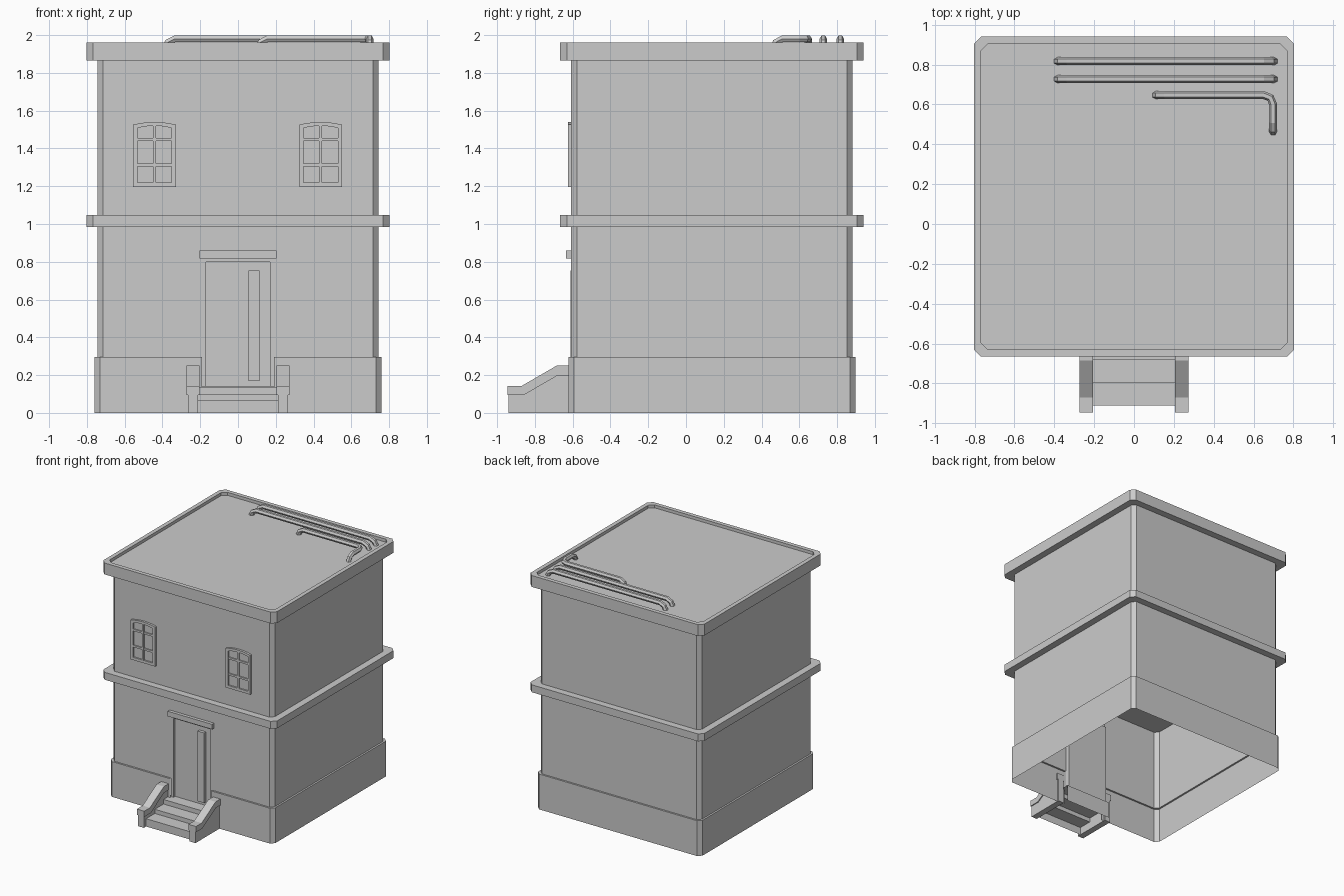
import bpy, bmesh, math

if "Cube" in bpy.data.objects:
    bpy.data.objects.remove(bpy.data.objects["Cube"])

CY = 0.137   # depth centre of the house body


def finish(name, bm, recalc=True):
    if recalc:
        bmesh.ops.recalc_face_normals(bm, faces=bm.faces)
    me = bpy.data.meshes.new(name)
    bm.to_mesh(me)
    bm.free()
    ob = bpy.data.objects.new(name, me)
    bpy.context.collection.objects.link(ob)
    return ob


def footprint(h, c, gap=None):
    """Chamfered square outline, optionally open at the front doorway."""
    k = h - c
    pts = [(k, -h), (h, -k), (h, k), (k, h), (-k, h), (-h, k), (-h, -k), (-k, -h)]
    if gap:
        pts = [(gap, -h)] + pts + [(-gap, -h)]
    return [(x, y + CY) for x, y in pts]


def loft(name, rings, closed=True, caps=True, extra=None):
    """rings: list of (outline, z)."""
    bm = bmesh.new()
    vs = [[bm.verts.new((x, y, z)) for x, y in o] for o, z in rings]
    n = len(vs[0])
    for a, b in zip(vs, vs[1:]):
        for i in range(n if closed else n - 1):
            j = (i + 1) % n
            bm.faces.new((a[i], a[j], b[j], b[i]))
    if caps:
        bm.faces.new(vs[0][::-1])
        bm.faces.new(vs[-1])
    if extra:
        bm.faces.new([bm.verts.new(p) for p in extra])
        recalc = False
    else:
        recalc = True
    return finish(name, bm, recalc)


def box(name, x0, x1, y0, y1, z0, z1):
    return loft(name, [([(x0, y0), (x1, y0), (x1, y1), (x0, y1)], z) for z in (z0, z1)])


def side_prism(name, prof, x0, x1, caps=True):
    """Extrude a (y, z) profile along x."""
    bm = bmesh.new()
    a, b = [[bm.verts.new((x, y, z)) for y, z in prof] for x in (x0, x1)]
    n = len(prof)
    for i in range(n if caps else n - 1):
        j = (i + 1) % n
        bm.faces.new((a[i], b[i], b[j], a[j]))
    if caps:
        bm.faces.new(a)
        bm.faces.new(b[::-1])
    return finish(name, bm)


# Lower storey: open-bottomed shell with plinth ledge and a doorway
G, WALL = 0.19, 0.745
FY = CY - WALL
base, wall = footprint(0.76, 0.03, G), footprint(WALL, 0.03, G)
loft("lower_walls", [(base, 0), (base, 0.295), (wall, 0.295), (wall, 0.985)],
     closed=False, caps=False,
     extra=[(-G, FY, 0.81), (G, FY, 0.81), (G, FY, 0.985), (-G, FY, 0.985)])

# Floor band, upper storey and roof with a low parapet
slab, inner, up = footprint(0.803, 0.035), footprint(0.768, 0.035), footprint(WALL, 0.03)
loft("floor_band", [(slab, 0.985), (slab, 1.047)])
loft("upper_walls", [(up, 1.047), (up, 1.865)], caps=False)
loft("roof", [(slab, 1.865), (slab, 1.96), (inner, 1.96), (inner, 1.935)])

# Door, frame, lintel and glazed strip
box("door", -0.17, 0.17, -0.587, -0.57, 0.14, 0.80)
for s in (-1, 1):
    a, b = sorted((s * 0.17, s * 0.192))
    box("door_jamb", a, b, -0.609, -0.57, 0.14, 0.80)
box("door_head", -0.192, 0.192, -0.609, -0.57, 0.80, 0.82)
box("door_lintel", -0.205, 0.205, -0.635, -0.60, 0.818, 0.86)
box("door_glass", 0.055, 0.115, -0.612, -0.58, 0.17, 0.755)

# Entrance steps, hollow underneath
side_prism("steps", [(-0.91, 0), (-0.91, 0.065), (-0.795, 0.065), (-0.795, 0.10),
                     (-0.68, 0.10), (-0.68, 0.138), (-0.56, 0.138), (-0.56, 0)],
           -0.215, 0.215, caps=False)

# Step side walls with slightly wider coping
top = [(-0.61, 0.25), (-0.685, 0.25), (-0.87, 0.143), (-0.945, 0.143)]
low = [(-0.945, 0.095), (-0.858, 0.095), (-0.68, 0.198), (-0.61, 0.198)]
for s in (-1, 1):
    side_prism("step_coping", top + low, *sorted((s * 0.205, s * 0.273)))
    side_prism("step_side", [(-0.94, 0), (-0.94, 0.1), (-0.858, 0.1), (-0.68, 0.2),
                             (-0.61, 0.2), (-0.61, 0)], *sorted((s * 0.212, s * 0.265)))


# Arched windows: frame ring, glass and glazing bars
def arch(cx, hw, z0, z1, rise, n=6):
    pts = [(cx - hw, z0), (cx + hw, z0)]
    for i in range(n + 1):
        t = 1 - 2 * i / n
        pts.append((cx + hw * t, z1 - rise * t * t))
    return pts


def window(cx):
    o, q = arch(cx, 0.113, 1.197, 1.54, 0.014), arch(cx, 0.091, 1.22, 1.52, 0.012)
    yf, yg = -0.626, -0.614
    bm = bmesh.new()
    rings = [[bm.verts.new((x, y, z)) for x, z in p]
             for p, y in ((o, -0.60), (o, yf), (q, yf), (q, yg))]
    n = len(o)
    for a, b in zip(rings, rings[1:]):
        for i in range(n):
            j = (i + 1) % n
            bm.faces.new((a[i], a[j], b[j], b[i]))
    bm.faces.new(rings[-1])
    finish("window_frame", bm)
    box("window_mullion", cx - 0.008, cx + 0.008, yf + 0.001, yg, 1.22, 1.52)
    for z in (1.312, 1.447):
        box("window_bar", cx - 0.091, cx + 0.091, yf + 0.002, yg, z - 0.008, z + 0.008)


for cx in (-0.442, 0.438):
    window(cx)


# Roof pipes: six-sided tubes with bends
def pipe(name, pts, r=0.02):
    cu = bpy.data.curves.new(name, 'CURVE')
    cu.dimensions = '3D'
    cu.twist_mode = 'Z_UP'
    cu.bevel_depth = r
    cu.bevel_resolution = 1
    cu.use_fill_caps = True
    sp = cu.splines.new('POLY')
    sp.points.add(len(pts) - 1)
    for p, c in zip(sp.points, pts):
        p.co = (*c, 1)
    sp.use_smooth = False
    bpy.context.collection.objects.link(bpy.data.objects.new(name, cu))


ZP, ZB = 1.98, 1.93
for y in (0.817, 0.727):
    pipe("long_pipe", [(-0.385, y, ZB), (-0.372, y, 1.962), (-0.335, y, ZP),
                       (0.65, y, ZP), (0.69, y, 1.962), (0.705, y, ZB)])
pipe("bent_pipe", [(0.108, 0.647, ZB), (0.12, 0.647, 1.962), (0.155, 0.647, ZP),
                   (0.65, 0.647, ZP), (0.685, 0.633, ZP), (0.698, 0.60, ZP),
                   (0.698, 0.51, ZP), (0.698, 0.475, 1.962), (0.698, 0.462, ZB)])
